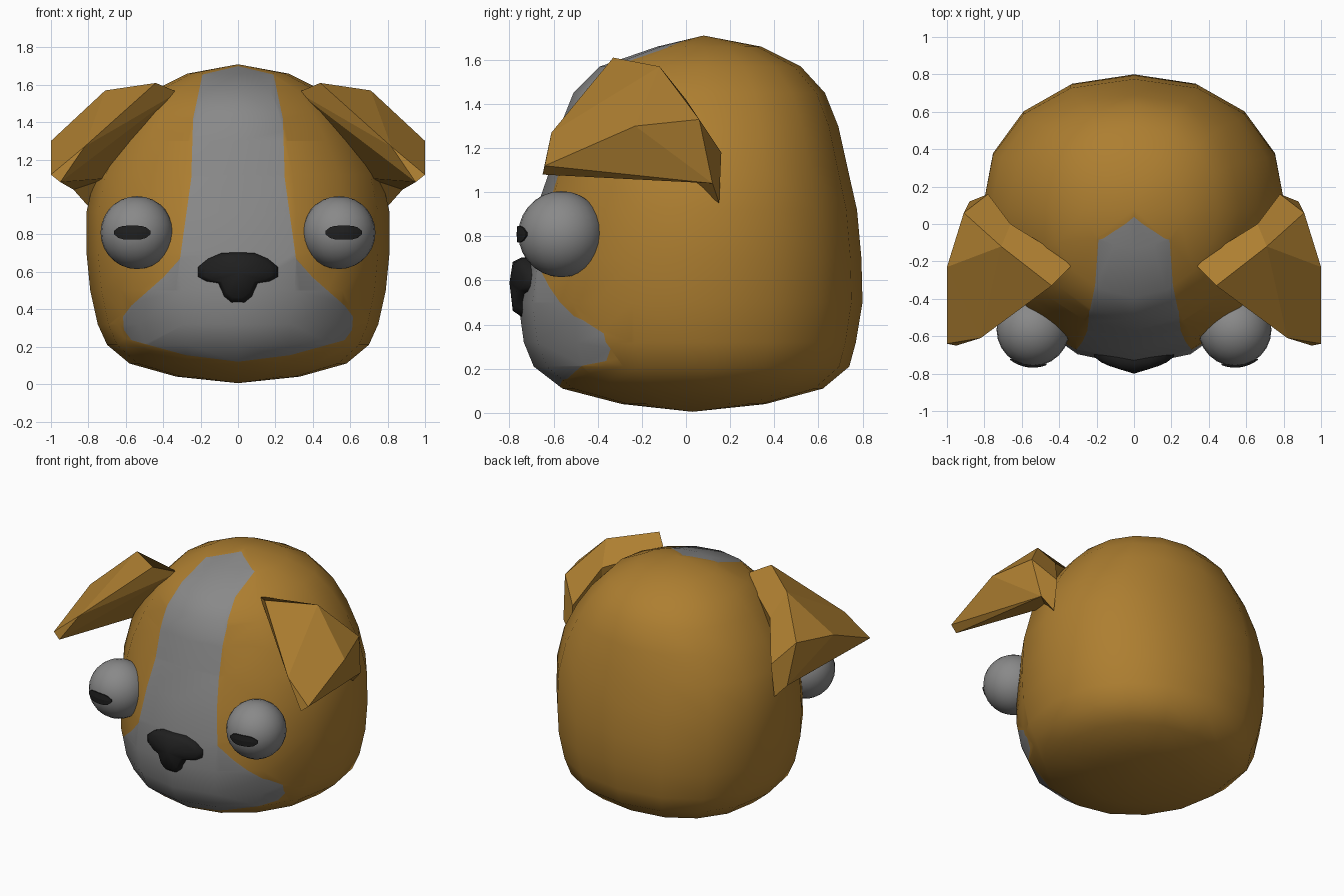
import bpy, bmesh, math
from mathutils import Vector

old = bpy.data.objects.get("Cube")
if old:
    bpy.data.objects.remove(old, do_unlink=True)


def material(name, r, g, b):
    m = bpy.data.materials.new(name)
    m.use_nodes = True
    m.diffuse_color = (r, g, b, 1)
    m.node_tree.nodes["Principled BSDF"].inputs["Base Color"].default_value = (r, g, b, 1)
    return m


BROWN = material("brown fur", 0.42, 0.21, 0.03)
GREY = material("pale grey", 0.25, 0.25, 0.25)
BLACK = material("black", 0.014, 0.014, 0.014)


def finish(name, bm, mats, smooth):
    bmesh.ops.recalc_face_normals(bm, faces=bm.faces[:])
    for f in bm.faces:
        f.smooth = smooth
    me = bpy.data.meshes.new(name)
    bm.to_mesh(me)
    bm.free()
    for m in mats:
        me.materials.append(m)
    ob = bpy.data.objects.new(name, me)
    bpy.context.collection.objects.link(ob)
    return ob


def bridge(bm, a, b):
    n = len(a)
    for i in range(n):
        bm.faces.new((a[i], a[(i + 1) % n], b[(i + 1) % n], b[i]))


def fan(bm, ring, tip):
    for i, v in enumerate(ring):
        bm.faces.new((v, ring[(i + 1) % len(ring)], tip))


# Head: stacked rounded rings (height, half width, front, back)
RINGS = [(.04, .33, -.29, .36), (.11, .58, -.56, .62), (.21, .70, -.69, .74),
         (.32, .75, -.735, .77), (.5, .79, -.76, .80), (.7, .81, -.73, .795),
         (.92, .81, -.68, .775), (1.12, .765, -.61, .73), (1.3, .67, -.57, .69),
         (1.45, .565, -.51, .63), (1.57, .45, -.39, .52), (1.66, .27, -.13, .34)]
SIDES, MID = 16, 0.08


def head_ring(bm, z, half, front, back):
    ring = []
    for i in range(SIDES):
        a = 2 * math.pi * i / SIDES
        s, c = math.sin(a), math.cos(a)
        p = 1 if c < 0 else 2 / 2.2
        depth = MID - front if c < 0 else back - MID
        x = math.copysign(abs(s) ** p, s) * half if abs(s) > 1e-6 else 0
        y = MID + math.copysign(abs(c) ** p, c) * depth
        ring.append(bm.verts.new((x, y, z)))
    return ring


bm = bmesh.new()
rings = [head_ring(bm, *r) for r in RINGS]
for low, high in zip(rings, rings[1:]):
    bridge(bm, low, high)
fan(bm, rings[0], bm.verts.new((0, .03, .005)))
fan(bm, rings[-1], bm.verts.new((0, MID, 1.71)))

# Face blaze: cut its outline into the front of the head, then colour inside it
BLAZE = [(0, 1.7), (.19, 1.655), (.24, 1.42), (.25, 1.1), (.31, .67), (.4, .57),
         (.57, .42), (.615, .36), (.61, .29), (.57, .235), (.28, .155), (0, .12)]


def in_blaze(x, z):
    inside = False
    for (ax, az), (bx, bz) in zip(BLAZE, BLAZE[1:] + BLAZE[:1]):
        if (az > z) != (bz > z) and x < ax + (z - az) * (bx - ax) / (bz - az):
            inside = not inside
    return inside


for side in (1, -1):
    for (ax, az), (bx, bz) in zip(BLAZE, BLAZE[1:]):
        xs, zs = sorted((side * ax, side * bx)), sorted((az, bz))
        faces = []
        for f in bm.faces:
            fx = [v.co.x for v in f.verts]
            fz = [v.co.z for v in f.verts]
            if (f.calc_center_median().y < MID and min(fx) < xs[1] and max(fx) > xs[0]
                    and min(fz) < zs[1] and max(fz) > zs[0]):
                faces.append(f)
        geom = set(faces)
        for f in faces:
            geom.update(f.edges)
            geom.update(f.verts)
        bmesh.ops.bisect_plane(bm, geom=list(geom), dist=1e-5,
                               plane_co=(side * ax, 0, az),
                               plane_no=Vector((bz - az, 0, side * (ax - bx))).normalized())
for f in bm.faces:
    c = f.calc_center_median()
    f.material_index = int(c.y < MID and in_blaze(abs(c.x), c.z))
finish("head", bm, (BROWN, GREY), True)

# Folded ears: outer flap, rear band and underside
EAR = {"A": (.32, -.21, 1.56), "B": (.44, -.33, 1.61), "C": (.71, -.12, 1.57),
       "D": (.91, .06, 1.33), "E": (.88, .12, 1.04), "H": (1, -.23, 1.3),
       "G": (1, -.64, 1.12), "I": (.82, -.61, 1.27), "T": (.95, -.65, 1.08),
       "J": (.66, 0, 1.42), "K": (.78, .16, 1.18), "L": (.8, .15, .95),
       "P": (.7, -.05, 1.1)}
EAR_FACES = ("BCI CHI CDH DEH HEG HGI IGT ETG ABCJ JCDK KDEL "
             "AIB ATI APT PET PLE AJP JKP KLP").split()
for side, label in ((1, "left"), (-1, "right")):
    bm = bmesh.new()
    pts = {k: bm.verts.new((side * x, y, z)) for k, (x, y, z) in EAR.items()}
    for word in EAR_FACES:
        bm.faces.new([pts[k] for k in word])
    finish(label + "_ear", bm, (BROWN,), False)

# Eyes with flat slit pupils hugging the ball
R = 0.195
for side, label in ((1, "left"), (-1, "right")):
    centre = Vector((side * .54, -.565, .81))
    bm = bmesh.new()
    bmesh.ops.create_uvsphere(bm, u_segments=24, v_segments=14, radius=R)
    bmesh.ops.translate(bm, verts=bm.verts[:], vec=centre)
    finish(label + "_eye", bm, (GREY,), True)

    bm = bmesh.new()
    prev = None
    for i in range(9):
        t = i / 4 - 1
        x = side * (.025 + .097 * t)
        h = .029 * (1 - abs(t) ** 4) + .008
        col = []
        for z in (-h, 0, h):
            y = -math.sqrt((R + .004) ** 2 - x * x - z * z)
            col.append(bm.verts.new(centre + Vector((x, y, z))))
        if prev:
            for j in range(2):
                bm.faces.new((prev[j], col[j], col[j + 1], prev[j + 1]))
        prev = col
    pupil = finish(label + "_pupil", bm, (BLACK,), False)
    solid = pupil.modifiers.new("thickness", "SOLIDIFY")
    solid.thickness, solid.offset = .008, 0

# Nose: mirrored outline rounded toward the front
HALF = [(0, .705), (.09, .70), (.16, .67), (.215, .625), (.215, .575), (.17, .55),
        (.105, .54), (.075, .47), (.035, .437), (0, .435)]
outline = HALF + [(-x, z) for x, z in HALF[-2:0:-1]]
bm = bmesh.new()
layers = []
for scale, y, curve in ((1, -.66, .8), (1, -.745, .8), (.82, -.785, 1)):
    layers.append([bm.verts.new((x * scale, y + curve * x * x, .59 + (z - .59) * scale))
                   for x, z in outline])
for a, b in zip(layers, layers[1:]):
    bridge(bm, a, b)
fan(bm, layers[-1], bm.verts.new((0, -.8, .59)))
bm.faces.new(layers[0])
finish("nose", bm, (BLACK,), True)
